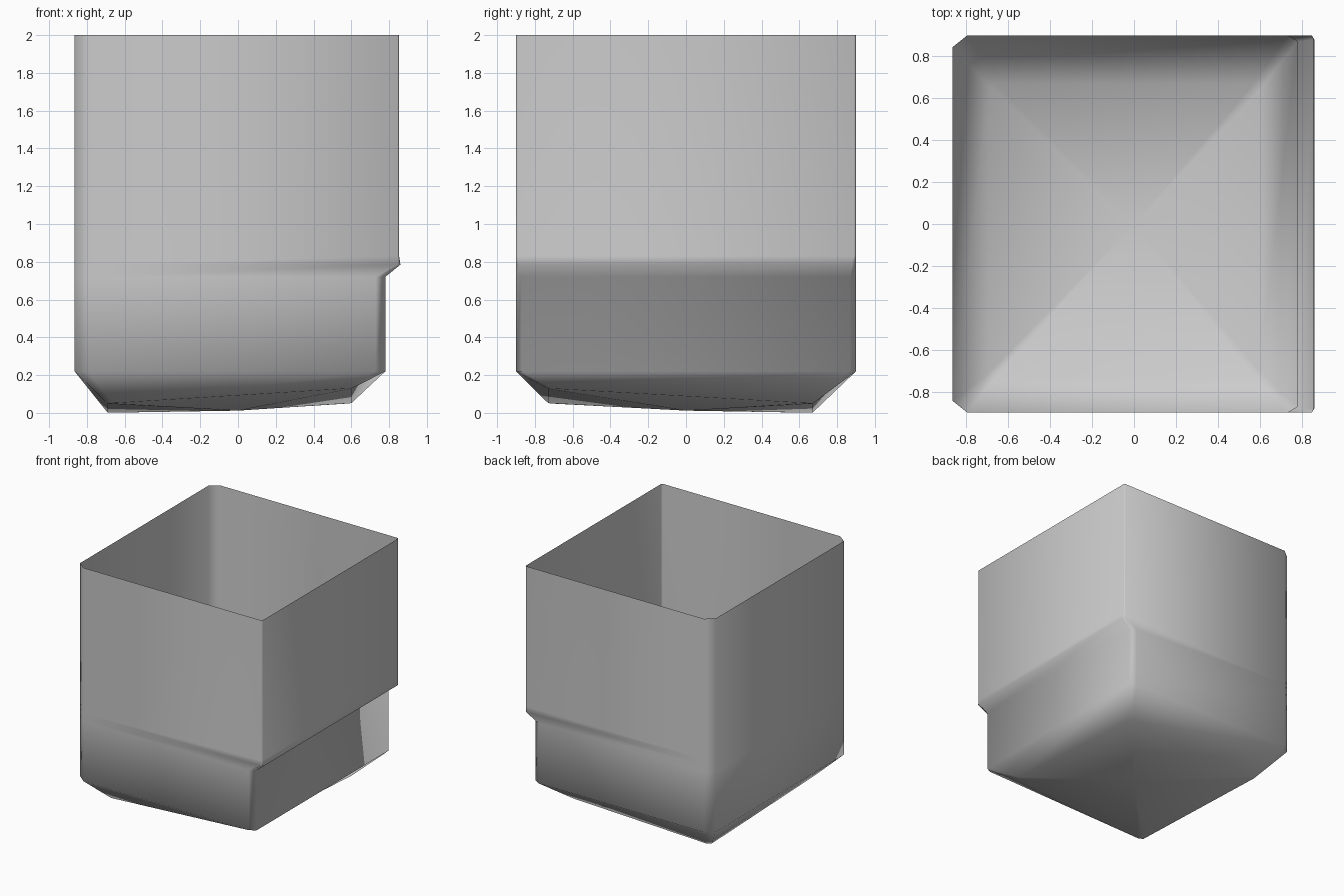
import bpy, bmesh, math

if "Cube" in bpy.data.objects:
    bpy.data.objects.remove(bpy.data.objects["Cube"])


def ring(bm, x0, x1, y0, y1, z, cl, cr, dr):
    """Eight-sided rectangle; cl chamfers the left corners, cr/dr the right (x/y)."""
    pts = [(x0 + cl, y0), (x1 - cr, y0), (x1, y0 + dr), (x1, y1 - dr),
           (x1 - cr, y1), (x0 + cl, y1), (x0, y1 - cl * 0.8), (x0, y0 + cl * 0.8)]
    return [bm.verts.new((x, y, z(x, y) if callable(z) else z)) for x, y in pts]


def floor_height(x, y):
    # worn, tilted base: lowest at back left, highest at front right
    u, v = (x + 0.69) / 1.29, (0.67 - y) / 1.4
    return 0.05 * u + 0.05 * v + 0.03 * u * v


bm = bmesh.new()
# floor, bevelled foot, narrow lower wall, step and wide upper wall
rings = [
    ring(bm, -0.69, 0.60, -0.73, 0.67, floor_height, 0.03, 0.03, 0.03),
    ring(bm, -0.865, 0.78, -0.90, 0.90, 0.22, 0.07, 0.05, 0.03),
    ring(bm, -0.865, 0.78, -0.90, 0.90, 0.72, 0.07, 0.05, 0.03),
    ring(bm, -0.865, 0.86, -0.90, 0.90, 0.785, 0.07, 0.012, 0.02),
    ring(bm, -0.865, 0.853, -0.90, 0.90, 0.83, 0.07, 0.008, 0.01),
    ring(bm, -0.865, 0.853, -0.90, 0.90, 2.0, 0.07, 0.008, 0.01),
]
for a, b in zip(rings, rings[1:]):
    for i in range(8):
        j = (i + 1) % 8
        bm.faces.new((a[i], a[j], b[j], b[i]))

# sagging floor centre
c = bm.verts.new((0, 0, 0.012))
for i in range(8):
    bm.faces.new((rings[0][(i + 1) % 8], rings[0][i], c))

mesh = bpy.data.meshes.new("open_bin")
bm.to_mesh(mesh)
bm.free()
obj = bpy.data.objects.new("open_bin", mesh)
bpy.context.collection.objects.link(obj)
bpy.context.view_layer.objects.active = obj
obj.select_set(True)
bpy.ops.object.shade_smooth_by_angle(angle=math.radians(60))
